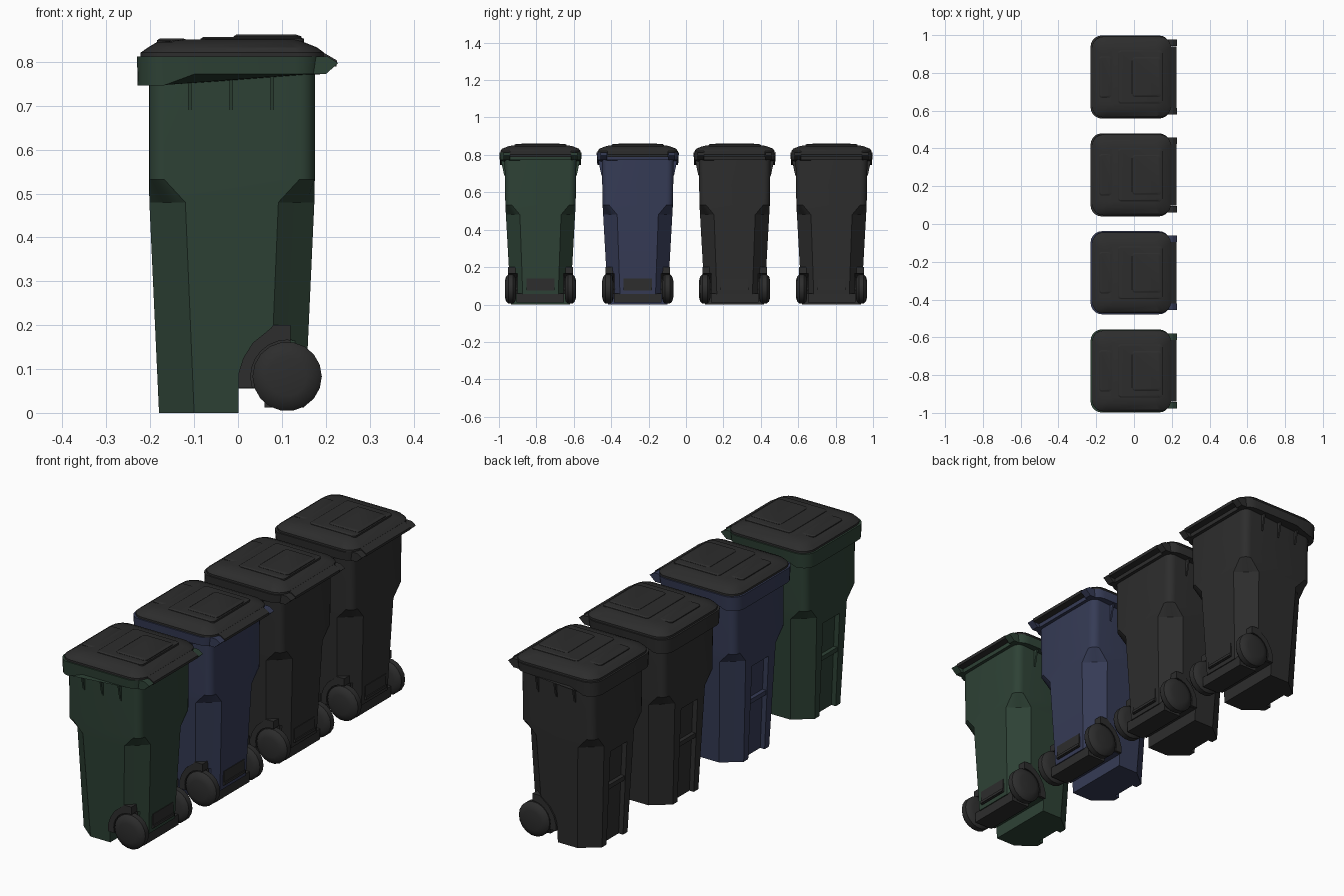
import bpy, bmesh, math

if "Cube" in bpy.data.objects:
    bpy.data.objects.remove(bpy.data.objects["Cube"])


def material(name, rgb):
    m = bpy.data.materials.new(name)
    m.diffuse_color = (*rgb, 1)
    m.use_nodes = True
    m.node_tree.nodes["Principled BSDF"].inputs["Base Color"].default_value = m.diffuse_color
    return m


GREEN = material("dark green", (0.027, 0.054, 0.036))
BLUE = material("dark blue", (0.036, 0.044, 0.092))
BLACK = material("charcoal", (0.026, 0.026, 0.026))


def loft(name, rings, mat, y0=0.0):
    """Closed solid through rings with equal point counts."""
    bm = bmesh.new()
    vs = [[bm.verts.new((x, y + y0, z)) for x, y, z in r] for r in rings]
    n = len(vs[0])
    for a, b in zip(vs, vs[1:]):
        for i in range(n):
            bm.faces.new((a[i], a[(i + 1) % n], b[(i + 1) % n], b[i]))
    bm.faces.new(vs[0])
    bm.faces.new(vs[-1])
    bmesh.ops.recalc_face_normals(bm, faces=bm.faces)
    me = bpy.data.meshes.new(name)
    bm.to_mesh(me)
    bm.free()
    ob = bpy.data.objects.new(name, me)
    bpy.context.collection.objects.link(ob)
    if mat:
        me.materials.append(mat)
    return ob


def smooth(ob, angle=28):
    bpy.ops.object.select_all(action='DESELECT')
    ob.select_set(True)
    bpy.context.view_layer.objects.active = ob
    bpy.ops.object.shade_smooth_by_angle(angle=math.radians(angle))


def rect(z, x0, x1, hy, cx, cy, chamfer=False, mid=None):
    """Rectangle ring with round or chamfered corners; mid adds side points."""
    pts = []
    n = 5
    for k, (sx, sy) in enumerate([(1, 1), (-1, 1), (-1, -1), (1, -1)]):
        ex = x1 if sx > 0 else x0
        for i in range(n + 1):
            t = i / n
            if k % 2:
                t = 1 - t
            if chamfer:
                u, v = 1 - t, t
            else:
                u, v = math.cos(t * math.pi / 2), math.sin(t * math.pi / 2)
            pts.append((ex - sx * cx * (1 - u), sy * (hy - cy * (1 - v)), z))
        if mid is not None and k in (0, 2):
            pts.append((mid, sy * hy, z))
    return pts


def prism(name, profile, ya, yb, mat, y0=0.0):
    return loft(name, [[(x, y, z) for x, z in profile] for y in (ya, yb)], mat, y0)


def box(name, x0, x1, ya, yb, z0, z1, mat, y0=0.0):
    return prism(name, [(x0, z0), (x1, z0), (x1, z1), (x0, z1)], ya, yb, mat, y0)


WX, WZ = 0.112, 0.083


def disc(name, steps, sides, mat, y0):
    return loft(name, [[(WX + r * math.cos(2 * math.pi * i / sides), y,
                         WZ + r * math.sin(2 * math.pi * i / sides))
                        for i in range(sides)] for y, r in steps], mat, y0)


def cut(ob, cutter):
    m = ob.modifiers.new("cut", 'BOOLEAN')
    m.operation = 'DIFFERENCE'
    m.solver = 'EXACT'
    m.object = cutter
    bpy.context.view_layer.objects.active = ob
    bpy.ops.object.modifier_apply(modifier=m.name)
    bpy.data.objects.remove(cutter)


def build_bin(y, col):
    # tapered body: chamfered below, rounded above
    body = loft("bin_body", [
        rect(0, -0.18, 0.152, 0.158, 0.08, 0.065, True),
        rect(0.48, -0.202, 0.174, 0.185, 0.082, 0.075, True),
        rect(0.532, -0.203, 0.175, 0.188, 0.035, 0.035),
        rect(0.78, -0.203, 0.175, 0.192, 0.035, 0.035)], col, y)
    # axle notch under the back, channel in the front, wheel wells
    cut(body, box("notch", 0.001, 0.4, -0.4, 0.4, -0.1, 0.056, None, y))
    cut(body, prism("channel", [(-0.3, -0.1), (-0.153, -0.1), (-0.176, 0.43), (-0.3, 0.46)],
                    -0.06, 0.06, None, y))
    for s in (-1, 1):
        cut(body, disc("well", [(s * 0.124, 0.084), (s * 0.4, 0.084)], 24, None, y))
    smooth(body)
    # grab bar across the front channel
    box("front_bar", -0.188, -0.15, -0.062, 0.062, 0.255, 0.275, col, y)

    # rim with a deeper front lip
    low = [(px, py, 0.772 - 0.026 * min(1, max(0, (-0.1 - px) / 0.07)))
           for px, py, _ in rect(0, -0.229, 0.19, 0.216, 0.06, 0.06, mid=-0.1)]
    smooth(loft("rim", [low, rect(0.812, -0.23, 0.192, 0.22, 0.06, 0.06, mid=-0.1)], col, y))

    # lid shell and its raised panels
    smooth(loft("lid", [
        rect(0.811, -0.222, 0.196, 0.214, 0.06, 0.06),
        rect(0.821, -0.222, 0.196, 0.214, 0.06, 0.06),
        rect(0.833, -0.205, 0.18, 0.205, 0.055, 0.055),
        rect(0.845, -0.185, 0.15, 0.175, 0.045, 0.045),
        rect(0.851, -0.125, 0.135, 0.15, 0.03, 0.03)], BLACK, y))
    for nm, x0, x1, hy, z in [("lid_front_panel", -0.185, -0.112, 0.11, 0.853),
                              ("lid_panel", -0.085, 0.15, 0.14, 0.857),
                              ("lid_inner_panel", -0.01, 0.145, 0.105, 0.862)]:
        smooth(loft(nm, [rect(0.835, x0, x1, hy, 0.015, 0.015),
                         rect(z - 0.004, x0, x1, hy, 0.015, 0.015),
                         rect(z, x0 + 0.006, x1 - 0.012, hy - 0.006, 0.012, 0.012)], BLACK, y))
    # rear lid flap
    prism("lid_flap", [(0.15, 0.838), (0.19, 0.824), (0.226, 0.803), (0.224, 0.79), (0.15, 0.79)],
          -0.163, 0.163, BLACK, y)

    for s in (-1, 1):
        # hinge handle brackets
        prism("hinge_bracket", [(0.15, 0.813), (0.205, 0.812), (0.228, 0.797), (0.2, 0.772),
                                (0.15, 0.772)], s * 0.164, s * 0.198, col, y)
        # ribs under the rim
        for rx in (-0.11, -0.015, 0.078):
            loft("rim_rib", [[(rx + d, s * py, pz) for py, pz in
                              [(0.18, 0.69), (0.194, 0.69), (0.212, 0.775), (0.18, 0.775)]]
                             for d in (-0.004, 0.004)], col, y)
        # wheel arch
        arch = prism("wheel_arch", [(0.001, 0.057), (0.001, 0.09), (0.012, 0.125), (0.034, 0.16),
                                    (0.075, 0.193), (0.08, 0.2), (0.12, 0.2), (0.12, 0.057)],
                     s * 0.1, s * 0.173, BLACK, y)
        cut(arch, disc("arch_cut", [(s * 0.129, 0.083), (s * 0.4, 0.083)], 24, None, y))
        # wheel
        smooth(disc("wheel", [(s * 0.13, 0.05), (s * 0.136, 0.07), (s * 0.146, 0.079),
                              (s * 0.172, 0.079), (s * 0.184, 0.068), (s * 0.19, 0.045)],
                    18, BLACK, y), 40)
    # axle, axle cover and rear foot plate
    disc("axle", [(-0.14, 0.012), (0.14, 0.012)], 10, BLACK, y)
    box("axle_cover", 0.06, 0.15, -0.127, 0.127, 0.012, 0.06, BLACK, y)
    box("foot_plate", 0.12, 0.161, -0.075, 0.075, 0.075, 0.14, BLACK, y)
    box("foot_step", 0.12, 0.166, -0.075, 0.075, 0.078, 0.09, BLACK, y)


for cy, colour in [(-0.778, GREEN), (-0.258, BLUE), (0.26, BLACK), (0.778, BLACK)]:
    build_bin(cy, colour)
